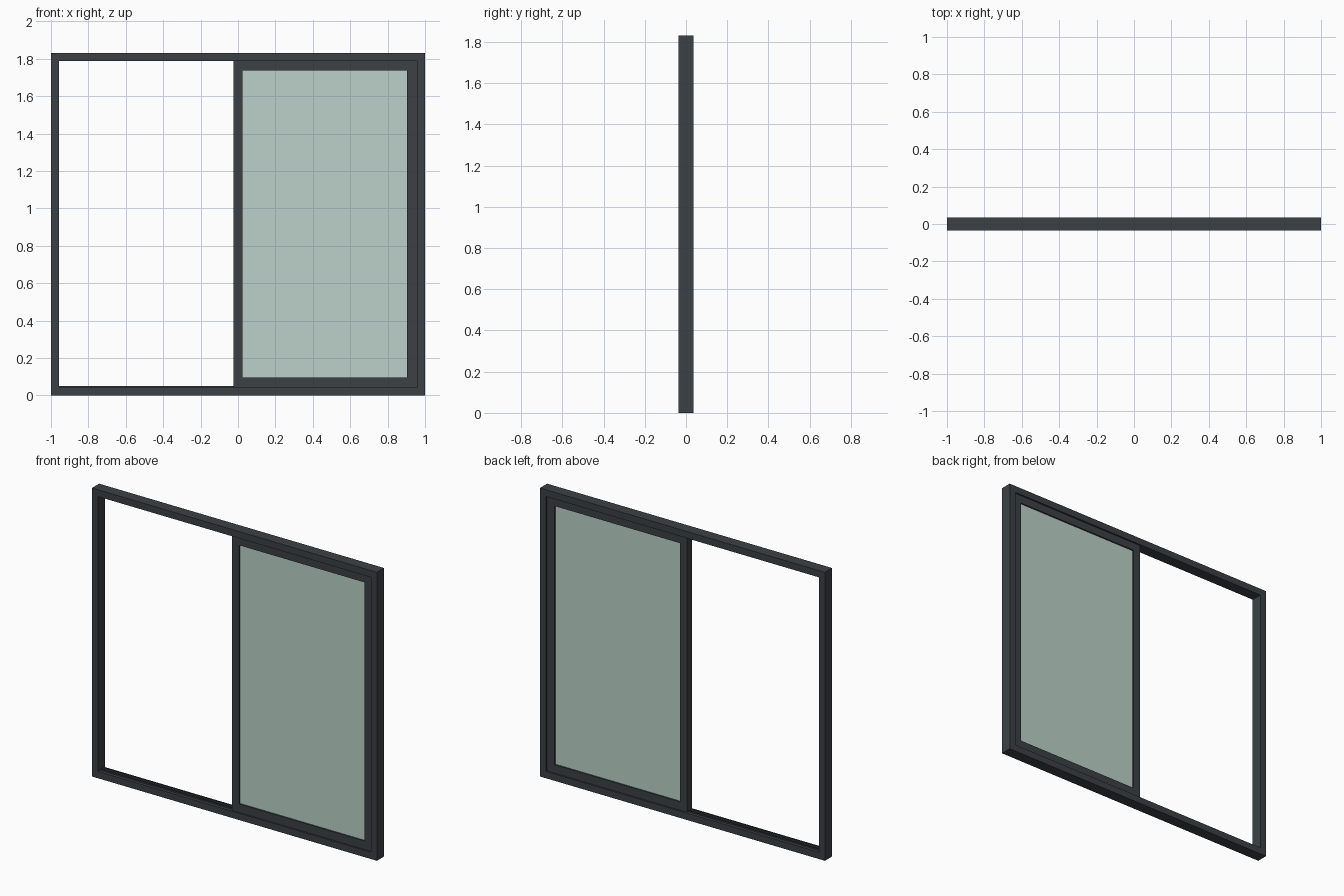
import bpy

if "Cube" in bpy.data.objects:
    bpy.data.objects.remove(bpy.data.objects["Cube"])


def material(name, color):
    m = bpy.data.materials.new(name)
    m.diffuse_color = color
    m.use_nodes = True
    m.node_tree.nodes["Principled BSDF"].inputs["Base Color"].default_value = m.diffuse_color
    return m


metal = material("dark_metal", (0.045, 0.053, 0.06, 1.0))
glass = material("tinted_glass", (0.5, 0.64, 0.58, 0.35))


def box(name, x, y, z, mat):
    """Box from (min, max) ranges on each axis."""
    bpy.ops.mesh.primitive_cube_add(
        size=1, location=[(a + b) / 2 for a, b in (x, y, z)])
    ob = bpy.context.object
    ob.name = name
    ob.scale = [b - a for a, b in (x, y, z)]
    bpy.ops.object.transform_apply(location=False, rotation=False, scale=True)
    ob.data.materials.append(mat)
    return ob


H = 1.83           # overall height
F = 0.043          # frame face width
D = 0.036          # half frame depth
IN = 1 - F         # inner half width

# outer frame: full-height jambs with head and sill between
depth = (-D, D)
box("left_jamb", (-1, -IN), depth, (0, H), metal)
box("right_jamb", (IN, 1), depth, (0, H), metal)
box("head", (-IN, IN), depth, (H - F, H), metal)
box("sill", (-IN, IN), depth, (0, F), metal)

# two sashes slid to the right, one behind the other, each on its own track
S = 0.05           # stile and rail width
X0, X1 = -0.025, IN
Z0, Z1 = F, H - F
for tag, yc in (("front", -0.013), ("rear", 0.013)):
    y = (yc - 0.0125, yc + 0.0125)
    box(tag + "_track", (-IN, IN), (yc - 0.003, yc + 0.003), (F, F + 0.008), metal)
    box(tag + "_sash_meeting_stile", (X0, X0 + S), y, (Z0, Z1), metal)
    box(tag + "_sash_outer_stile", (X1 - S - 0.003, X1), y, (Z0, Z1), metal)
    rail_x = (X0 + S, X1 - S - 0.003)
    box(tag + "_sash_top_rail", rail_x, y, (Z1 - S, Z1), metal)
    box(tag + "_sash_bottom_rail", rail_x, y, (Z0, Z0 + S + 0.003), metal)
    box(tag + "_glass", rail_x, (yc - 0.003, yc + 0.003), (Z0 + S + 0.003, Z1 - S), glass)
